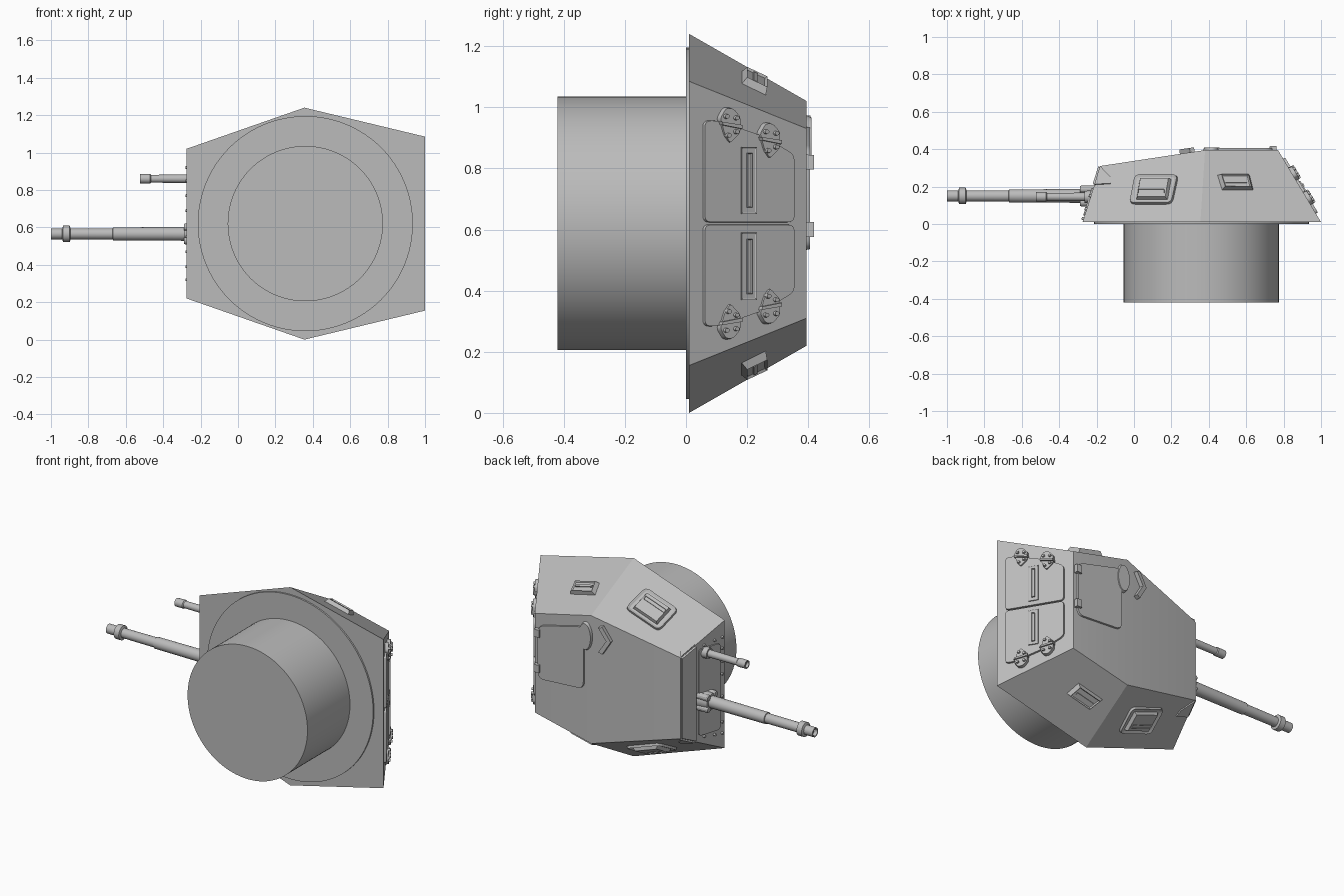
import bpy, bmesh, math
from mathutils import Vector, Matrix

cube = bpy.data.objects.get("Cube")
if cube:
    bpy.data.objects.remove(cube, do_unlink=True)

MID = 0.62            # height of the symmetry plane; parts are built around it
PI2 = 2 * math.pi

grey = bpy.data.materials.new("armour_grey")
grey.use_nodes = True
COLOUR = (0.5, 0.5, 0.5, 1)
grey.diffuse_color = COLOUR
grey.node_tree.nodes["Principled BSDF"].inputs["Base Color"].default_value = COLOUR


def finish(name, bm, mirror=False):
    bmesh.ops.recalc_face_normals(bm, faces=bm.faces)
    me = bpy.data.meshes.new(name)
    bm.to_mesh(me)
    bm.free()
    ob = bpy.data.objects.new(name, me)
    ob.location.z = MID
    me.materials.append(grey)
    bpy.context.collection.objects.link(ob)
    bpy.ops.object.select_all(action='DESELECT')
    ob.select_set(True)
    bpy.context.view_layer.objects.active = ob
    bpy.ops.object.shade_smooth_by_angle(angle=math.radians(25))
    if mirror:
        m = ob.modifiers.new("mirror", 'MIRROR')
        m.use_axis = (False, False, True)
    return ob


def lathe(name, axis, centre, profile, sides=32):
    """Revolve (distance, radius) pairs about the x or y axis."""
    bm = bmesh.new()
    rings = []
    for d, r in profile:
        ring = []
        for i in range(sides):
            c, s = r * math.cos(PI2 * i / sides), r * math.sin(PI2 * i / sides)
            p = (d, c, s) if axis == 'x' else (c, d, s)
            ring.append(bm.verts.new(Vector(p) + Vector(centre)))
        rings.append(ring)
    for a, b in zip(rings, rings[1:]):
        for i in range(sides):
            j = (i + 1) % sides
            bm.faces.new((a[i], a[j], b[j], b[i]))
    bm.faces.new(rings[0])
    bm.faces.new(rings[-1])
    return finish(name, bm)


def surface(a, b, c):
    """Armour plane through three points, with an outward normal."""
    a, b, c = Vector(a), Vector(b), Vector(c)
    n = (b - a).cross(c - a).normalized()
    return a, (n if n.dot(a - Vector((0.36, 0.15, 0))) > 0 else -n)


def on(face, axis, p, q, h=0):
    """Point on a plane from its two known coordinates, lifted by h."""
    a, n = face
    v = [p, q]
    v.insert(axis, 0)
    v = Vector(v)
    v[axis] = n.dot(a - v) / n[axis]
    return v + n * h


def rounded(pts, r, steps=4):
    out = []
    pts = [Vector(p) for p in pts]
    for i, p in enumerate(pts):
        a = p + (pts[i - 1] - p).normalized() * r
        b = p + (pts[(i + 1) % len(pts)] - p).normalized() * r
        for k in range(steps + 1):
            t = k / steps
            out.append(a * (1 - t) ** 2 + p * 2 * t * (1 - t) + b * t * t)
    return out


def box(u0, u1, v0, v1):
    return [(u0, v0), (u1, v0), (u1, v1), (u0, v1)]


def disc(u, v, ru, rv=None, n=12):
    rv = rv or ru
    return [(u + ru * math.cos(PI2 * i / n), v + rv * math.sin(PI2 * i / n)) for i in range(n)]


def plate(name, face, axis, outlines, h, taper=1.0, rim=0, sink=0, mirror=False):
    """Raised plates on a plane; rim and sink press a recess into the top."""
    bm = bmesh.new()
    for pts in outlines:
        low = [on(face, axis, p[0], p[1], -0.004) for p in pts]
        top = [on(face, axis, p[0], p[1], h) for p in pts]
        mid = sum(top, Vector()) / len(top)
        lo = [bm.verts.new(p) for p in low]
        hi = [bm.verts.new(mid + (p - mid) * taper) for p in top]
        for i in range(len(lo)):
            j = (i + 1) % len(lo)
            bm.faces.new((lo[i], lo[j], hi[j], hi[i]))
        bm.faces.new(lo)
        cap = bm.faces.new(hi)
        if rim:
            bm.normal_update()
            bmesh.ops.inset_individual(bm, faces=[cap], thickness=rim)
            bmesh.ops.translate(bm, verts=cap.verts, vec=-face[1] * sink)
    return finish(name, bm, mirror)


# Armoured hull: (x, height, half width) stations along the base and the roof
BASE = [(-0.275, 0.01, 0.4), (0.355, 0.01, 0.62), (1, 0.01, 0.465)]
ROOF = [(-0.18, 0.31, 0.253), (0.38, 0.395, 0.4), (0.77, 0.395, 0.31)]
bm = bmesh.new()
bl, br, tl, tr = [[bm.verts.new((x, y, s * w)) for x, y, w in row]
                  for row in (BASE, ROOF) for s in (1, -1)]
for i in (0, 1):
    for a, b in ((bl, tl), (tl, tr), (tr, br), (br, bl)):
        bm.faces.new((a[i], a[i + 1], b[i + 1], b[i]))
for i in (0, 2):
    bm.faces.new((bl[i], tl[i], tr[i], br[i]))
finish("turret_hull", bm)

flip = lambda p: (p[0], p[1], -p[2])
FRONT = surface(BASE[0], ROOF[0], flip(BASE[0]))
REAR = surface(BASE[2], ROOF[2], flip(BASE[2]))
TOP = surface(ROOF[1], ROOF[2], flip(ROOF[1]))
SLOPE = surface(ROOF[0], ROOF[1], flip(ROOF[0]))
SIDE_F = surface(BASE[0], BASE[1], ROOF[1])
SIDE_R = surface(BASE[1], BASE[2], ROOF[2])

# Ring and basket under the hull
lathe("turret_ring", 'y', (0.36, 0, 0), [(0, 0.575), (0.012, 0.575)], 96)
lathe("turret_basket", 'y', (0.36, 0, 0), [(-0.42, 0.415), (0.005, 0.415)], 96)

# Guns
lathe("main_gun", 'x', (0, 0.15, -0.055),
      [(-0.98, 0.018), (-1, 0.022), (-1, 0.029), (-0.94, 0.029), (-0.935, 0.044), (-0.9, 0.044),
       (-0.895, 0.029), (-0.67, 0.03), (-0.668, 0.035), (-0.2, 0.037)])
lathe("coaxial_gun", 'x', (0, 0.145, 0.24),
      [(-0.51, 0.014), (-0.525, 0.018), (-0.525, 0.025), (-0.47, 0.026), (-0.465, 0.021), (-0.2, 0.023)], 24)
lathe("main_gun_collar", 'x', (0, 0.15, -0.055), [(-0.285, 0.05), (-0.2, 0.055)], 24)
lathe("coaxial_gun_collar", 'x', (0, 0.145, 0.24), [(-0.265, 0.032), (-0.2, 0.036)], 24)
for k in range(4):
    a = PI2 * (k + 0.5) / 4
    c = (0, 0.15 + 0.05 * math.cos(a), -0.055 + 0.05 * math.sin(a))
    lathe("collar_lug", 'x', c, [(-0.29, 0.016), (-0.283, 0.02), (-0.2, 0.02)], 12)

# Front plate with bolts, the upper lip and the corner cheeks
plate("mantlet_plate", FRONT, 0, [rounded(box(0.045, 0.19, -0.27, 0.27), 0.02)], 0.008)
spots = [(0.028, w) for w in (0.07, 0.15, 0.23, 0.3)] + [(0.08, 0.295), (0.15, 0.285)]
plate("mantlet_bolts", FRONT, 0, [disc(y, w, 0.009) for y, w in spots], 0.011, 0.75, mirror=True)
plate("front_lip", FRONT, 0, [[(0.21, -0.3), (0.305, -0.255), (0.305, 0.255), (0.21, 0.3)]], 0.01, 0.98)
plate("front_cheek", SIDE_F, 2, [[(-0.21, 0.21), (-0.125, 0.215), (-0.125, 0.25), (-0.18, 0.308)]],
      0.006, mirror=True)

# Side vision ports
plate("side_port_frame", SIDE_F, 2, [rounded([(-0.025, 0.105), (0.205, 0.105), (0.24, 0.262), (0.005, 0.262)], 0.03)],
      0.014, 0.97, 0.014, 0.008, mirror=True)
plate("side_port_block", SIDE_F, 2, [[(0.01, 0.125), (0.185, 0.125), (0.205, 0.24), (0.03, 0.24)]],
      0.026, 0.86, mirror=True)
plate("side_port_slit", SIDE_F, 2, [box(0.028, 0.172, 0.152, 0.172)], 0.03, 0.97, 0.004, 0.012, mirror=True)
plate("rear_port", SIDE_R, 2, [[(0.47, 0.182), (0.64, 0.182), (0.62, 0.262), (0.445, 0.262)]],
      0.024, 0.82, 0.008, 0.008, mirror=True)
plate("rear_port_slit", SIDE_R, 2, [box(0.485, 0.6, 0.212, 0.224)], 0.022, mirror=True)

# Rear double doors, vision slits and hinges
door = rounded([(0.055, 0.003), (0.35, 0.003), (0.35, 0.225), (0.25, 0.285), (0.1, 0.337), (0.055, 0.337)], 0.02)
plate("rear_door", REAR, 0, [door], 0.012, 0.992, mirror=True)
plate("door_slit_frame", REAR, 0, [box(0.173, 0.223, 0.03, 0.25)], 0.018, 1, 0.007, 0.003, mirror=True)
plate("door_slit", REAR, 0, [box(0.19, 0.206, 0.05, 0.232)], 0.024, 0.98, 0.004, 0.006, mirror=True)
leaves, rivets, pins = [], [], []
for y, w in ((0.135, 0.32), (0.265, 0.27)):
    leaf = [(-0.035, 0.025), (-0.02, -0.03), (0, -0.062), (0.035, -0.025), (0.035, 0.03), (0.01, 0.06), (-0.015, 0.06)]
    leaves.append(rounded([(y + a, w + b) for a, b in leaf], 0.01, 3))
    rivets += [disc(y + a, w + b, 0.01) for a, b in
               ((-0.015, 0.03), (0.018, 0.025), (-0.008, -0.032), (0.018, -0.02))]
    pins.append([(y + a, w + b) for a, b in ((-0.036, 0.014), (-0.032, 0.002), (0.038, -0.012), (0.038, 0.002))])
plate("door_hinge", REAR, 0, leaves, 0.02, 0.93, mirror=True)
plate("hinge_rivets", REAR, 0, rivets, 0.031, 0.7, mirror=True)
plate("hinge_pin", REAR, 0, pins, 0.03, 0.9, mirror=True)

# Roof hatch, its hinges, the vent cover and the periscope guard
hatch = rounded([(0.425, -0.07), (0.745, -0.09), (0.745, 0.245), (0.425, 0.325)], 0.045, 6)
plate("roof_hatch", TOP, 1, [hatch], 0.01, 0.985)
plate("hatch_hinges", TOP, 1, [box(0.725, 0.762, w - 0.025, w + 0.025) for w in (0.2, -0.02)], 0.023, 0.95)
plate("roof_vent", TOP, 1, [disc(0.415, 0.265, 0.045, 0.09, 28)], 0.015, 0.9)
guard = [(0.30, 0.355), (0.245, 0.27), (0.30, 0.18), (0.325, 0.19), (0.275, 0.27), (0.325, 0.345)]
plate("periscope_guard", SLOPE, 1, [guard], 0.024, 0.97)
